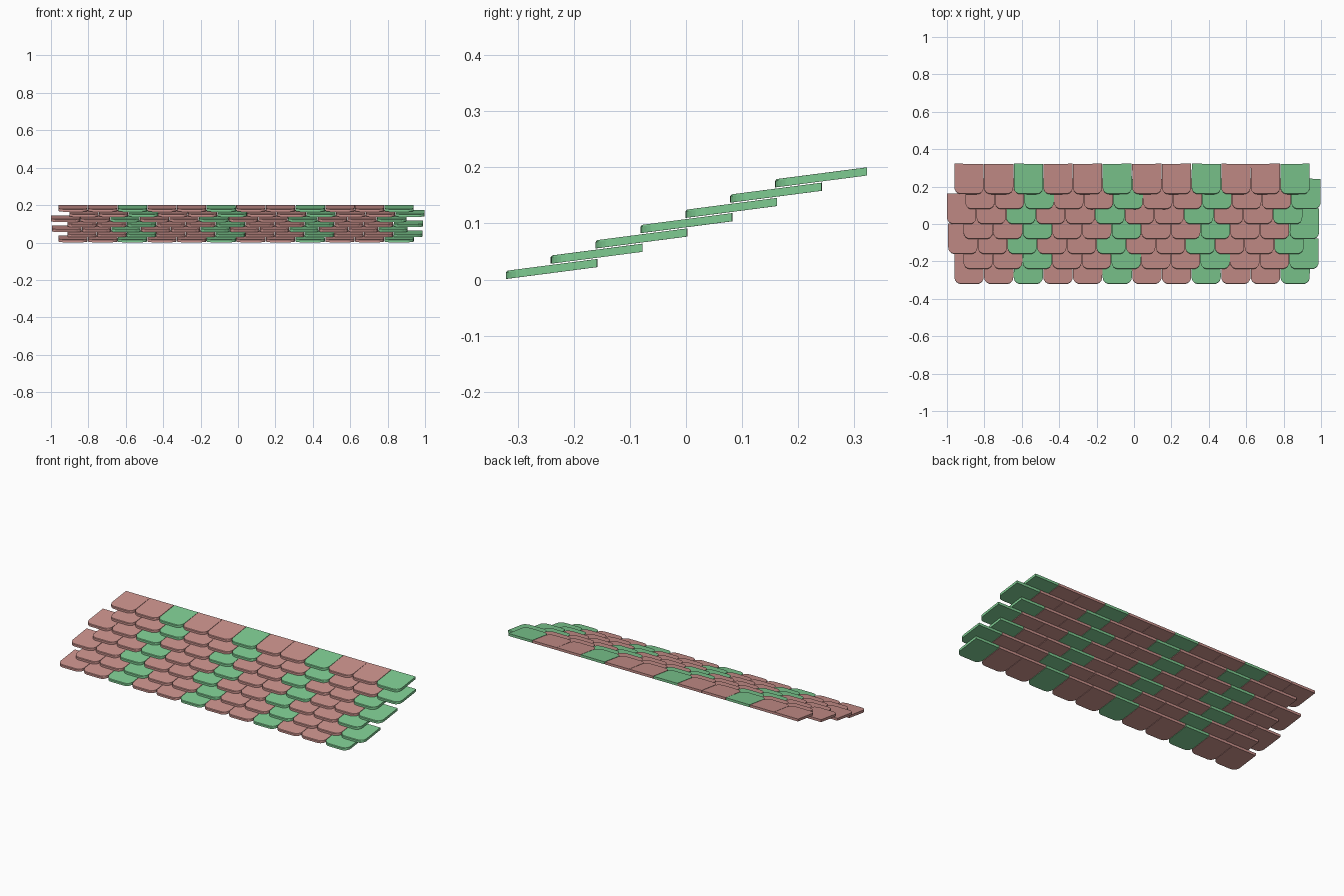
import bpy, bmesh, math, random

if "Cube" in bpy.data.objects:
    bpy.data.objects.remove(bpy.data.objects["Cube"])

random.seed(4)
PITCH, W, LENGTH, THICK = 0.1585, 0.156, 0.163, 0.0145
RADIUS, SEGS, CHAMFER = 0.036, 6, 0.003
SLOPE = 0.13                      # rise of each tile per unit of depth
STEP_Y, STEP_Z = 0.08, 0.0272     # offset between courses
LEFT = [-0.96, -0.912, -0.993, -0.911, -1.0, -0.902, -0.96]


def material(name, colour):
    m = bpy.data.materials.new(name)
    m.diffuse_color = (*colour, 1)
    m.use_nodes = True
    m.node_tree.nodes["Principled BSDF"].inputs["Base Color"].default_value = m.diffuse_color
    return m


MATS = [material("terracotta_pink", (0.59, 0.285, 0.262)),
        material("leaf_green", (0.21, 0.60, 0.285))]


def outline(inset):
    """Tile outline: square back, rounded front corners."""
    pts = [(W / 2, LENGTH), (-W / 2, LENGTH)]
    for side in (-1, 1):
        cx = side * (W / 2 - RADIUS)
        for i in range(SEGS + 1):
            t = i / SEGS * math.pi / 2
            if side == 1:
                t = math.pi / 2 - t
            r = RADIUS - inset * math.sin(t)
            pts.append((cx + side * RADIUS * math.cos(t), RADIUS - r * math.sin(t)))
    return pts


def add_tile(bm, x, y, z, colour):
    # bottom, shoulder and top rings give a chamfered front lip
    turn = random.uniform(-0.006, 0.006)
    rings = []
    for h, inset in ((0, 0), (THICK - CHAMFER, 0), (THICK, CHAMFER)):
        rings.append([bm.verts.new((x + px - turn * py, y + py + turn * px,
                                    z + SLOPE * py + h))
                      for px, py in outline(inset)])
    faces = [bm.faces.new(rings[0][::-1]), bm.faces.new(rings[2])]
    n = len(rings[0])
    for a, b in zip(rings, rings[1:]):
        for i in range(n):
            j = (i + 1) % n
            faces.append(bm.faces.new((a[i], a[j], b[j], b[i])))
    for f in faces:
        f.material_index = colour


# seven overlapping courses, every third tile green
for row, left in enumerate(LEFT):
    bm = bmesh.new()
    for k in range(12):
        add_tile(bm, left + W / 2 + k * PITCH, -0.321 + row * STEP_Y,
                 0.001 + row * STEP_Z, 1 if k % 3 == 2 else 0)
    bmesh.ops.recalc_face_normals(bm, faces=bm.faces)
    mesh = bpy.data.meshes.new(f"roof_tile_row_{row + 1}")
    bm.to_mesh(mesh)
    bm.free()
    for m in MATS:
        mesh.materials.append(m)
    bpy.context.collection.objects.link(
        bpy.data.objects.new(f"roof_tile_row_{row + 1}", mesh))
